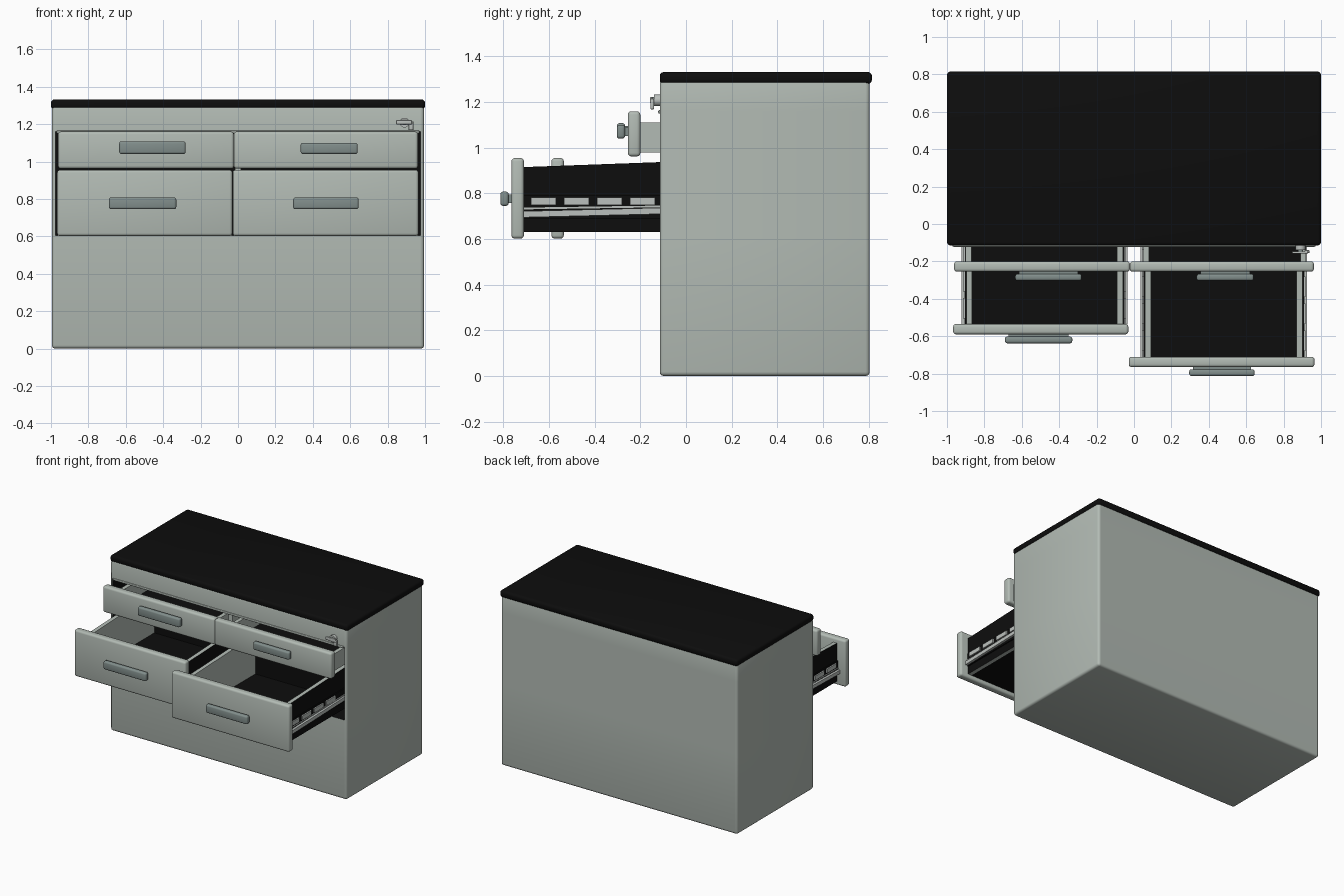
import bpy, bmesh, math
from mathutils import Vector, Matrix

if "Cube" in bpy.data.objects:
    bpy.data.objects.remove(bpy.data.objects["Cube"], do_unlink=True)


def material(name, rgb):
    m = bpy.data.materials.new(name)
    m.use_nodes = True
    m.diffuse_color = (*rgb, 1)
    bsdf = m.node_tree.nodes["Principled BSDF"]
    bsdf.inputs["Base Color"].default_value = (*rgb, 1)
    bsdf.inputs["Roughness"].default_value = 0.6
    return m


GREY = material("pale grey paint", (0.45, 0.50, 0.46))
BLACK = material("black", (0.004, 0.004, 0.004))
HANDLE = material("handle grey", (0.22, 0.27, 0.26))
METAL = material("rail metal", (0.50, 0.53, 0.51))


def finish(name, bm, mats):
    me = bpy.data.meshes.new(name)
    bmesh.ops.recalc_face_normals(bm, faces=bm.faces)
    bm.to_mesh(me)
    bm.free()
    for m in mats:
        me.materials.append(m)
    ob = bpy.data.objects.new(name, me)
    bpy.context.collection.objects.link(ob)
    bpy.ops.object.select_all(action="DESELECT")
    ob.select_set(True)
    bpy.context.view_layer.objects.active = ob
    bpy.ops.object.shade_smooth_by_angle(angle=math.radians(35))
    return ob


def box_mesh(x, y, z, bevel=0.0, segments=3):
    bm = bmesh.new()
    bmesh.ops.create_cube(bm, size=1)
    for v in bm.verts:
        for i, (lo, hi) in enumerate((x, y, z)):
            v.co[i] = lo if v.co[i] < 0 else hi
    if bevel:
        bmesh.ops.bevel(bm, geom=bm.edges[:], offset=bevel, segments=segments,
                        profile=0.5, affect="EDGES")
    return bm


def box(name, x, y, z, mat, bevel=0.0):
    return finish(name, box_mesh(x, y, z, bevel), [mat])


# Cabinet body with a recessed black drawer bay
bay_x, bay_low, bay_high = 0.975, 0.605, 1.16
bm = box_mesh((-0.995, 0.995), (-0.115, 0.805), (0, 1.3), 0.018)
for co, no in (((0, 0, bay_low), (0, 0, 1)), ((0, 0, bay_high), (0, 0, 1)),
               ((-bay_x, 0, 0), (1, 0, 0)), ((bay_x, 0, 0), (1, 0, 0))):
    bmesh.ops.bisect_plane(bm, geom=bm.verts[:] + bm.edges[:] + bm.faces[:],
                           plane_co=co, plane_no=no)


def in_bay(c):
    return abs(c.x) < bay_x + 0.002 and bay_low - 0.002 < c.z < bay_high + 0.002


opening = [f for f in bm.faces if f.normal.y < -0.9 and in_bay(f.calc_center_median())
           and f.calc_center_median().y < -0.11]
inner = bmesh.ops.extrude_discrete_faces(bm, faces=opening)["faces"]
bmesh.ops.translate(bm, vec=(0, 0.85, 0), verts=list({v for f in inner for v in f.verts}))
for f in bm.faces:
    c = f.calc_center_median()
    if in_bay(c) and -0.1 < c.y < 0.78:
        f.material_index = 1
finish("cabinet_body", bm, [GREY, BLACK])

# Worktop and the lip under the top rail
box("worktop", (-1, 1), (-0.115, 0.815), (1.28, 1.332), BLACK, 0.018)
box("top_rail_lip", (-0.97, 0.97), (-0.122, -0.10), (1.15, 1.165), GREY, 0.005)
box("bay_divider", (-0.015, 0.015), (-0.09, 0.7), (0.61, 1.15), GREY)


def drawer_wall(name, x, y, z, outward, outer_mat, rise):
    """Side board, pale inside, own colour outside, rising slightly to the back."""
    bm = box_mesh(x, y, z)
    for f in bm.faces:
        if f.normal.x * outward > 0.9:
            f.material_index = 1
    for v in bm.verts:
        if v.co.z > z[0] + 0.05 and v.co.y > y[0] + 0.05:
            v.co.z += rise
    finish(name, bm, [GREY, outer_mat])


def handle(name, x, front, z):
    box(name, x, (front - 0.048, front - 0.012), z, HANDLE, 0.012)
    box(name + "_mount", (x[0] + 0.02, x[1] - 0.02), (front - 0.02, front + 0.01),
        (z[0] + 0.012, z[1] - 0.012), HANDLE)


def drawer(name, x, front, z, inside, wall_z, back, outer_mat, rise, grip_x, grip_z):
    rear = front + 0.055
    box(name + "_front", x, (front, rear), z, GREY, 0.015)
    handle(name + "_handle", grip_x, front, grip_z)
    box(name + "_floor", inside, (rear - 0.01, back), (wall_z[0], wall_z[0] + 0.015), BLACK)
    box(name + "_back", inside, (back - 0.02, back), wall_z, BLACK)
    for side, label, edge in ((-1, "right", inside[0]), (1, "left", inside[1])):
        xs = sorted((edge, edge + side * 0.03))
        drawer_wall(f"{name}_{label}_wall", xs, (rear - 0.01, back), wall_z,
                    side, outer_mat, rise)
        if rise:
            drawer_rails(f"{name}_{label}", edge + side * 0.03, side, rear, back)


def drawer_rails(name, x, side, start, back):
    """Runner lips and a broken ball strip on the outside of a deep drawer."""
    def strip(part, depth, y, z, mat, slope=0.0):
        bm = box_mesh(sorted((x, x + side * depth)), y, z)
        for v in bm.verts:
            v.co.z += slope * (v.co.y - start)
        finish(f"{name}_{part}", bm, [mat])

    strip("channel", 0.008, (start, back), (0.69, 0.79), BLACK)
    strip("lower_runner", 0.026, (start, back), (0.695, 0.722), METAL, 0.025)
    strip("lower_lip", 0.014, (start, back), (0.73, 0.738), METAL, 0.015)
    y, i = start + 0.03, 0
    while y < -0.13:
        strip(f"ball_strip_{i}", 0.018, (y, min(y + 0.11, back)), (0.75, 0.782), METAL)
        y, i = y + 0.145, i + 1


# Shallow upper drawers, slightly open
drawer("upper_right_drawer", (-0.962, -0.022), -0.255, (0.962, 1.16), (-0.87, -0.09),
       (0.98, 1.11), 0.4, GREY, 0, (-0.635, -0.28), (1.04, 1.108))
drawer("upper_left_drawer", (-0.022, 0.962), -0.255, (0.962, 1.16), (0.08, 0.89),
       (0.98, 1.11), 0.4, GREY, 0, (0.335, 0.64), (1.04, 1.10))

# Deep lower drawers, pulled out by different amounts
drawer("lower_right_drawer", (-0.967, -0.03), -0.59, (0.602, 0.955), (-0.865, -0.09),
       (0.63, 0.92), 0.25, BLACK, 0.03, (-0.69, -0.33), (0.745, 0.808))
drawer("lower_left_drawer", (-0.028, 0.965), -0.765, (0.602, 0.955), (0.09, 0.87),
       (0.63, 0.915), 0.1, BLACK, 0.03, (0.295, 0.645), (0.745, 0.808))


# Lock barrel and key on the top rail
def barrel(name, x, z, y, radius, mat):
    bm = bmesh.new()
    bmesh.ops.create_cone(bm, cap_ends=True, segments=20, radius1=radius, radius2=radius,
                          depth=y[1] - y[0],
                          matrix=Matrix.Translation(Vector((x, sum(y) / 2, z)))
                          @ Matrix.Rotation(math.pi / 2, 4, "X"))
    finish(name, bm, [mat])


barrel("lock_barrel", 0.89, 1.208, (-0.14, -0.10), 0.026, METAL)
barrel("lock_core", 0.89, 1.208, (-0.152, -0.13), 0.014, HANDLE)
box("key_bow", (0.845, 0.93), (-0.158, -0.146), (1.198, 1.222), METAL, 0.004)
box("key_tag", (0.912, 0.938), (-0.156, -0.14), (1.168, 1.215), METAL, 0.004)
